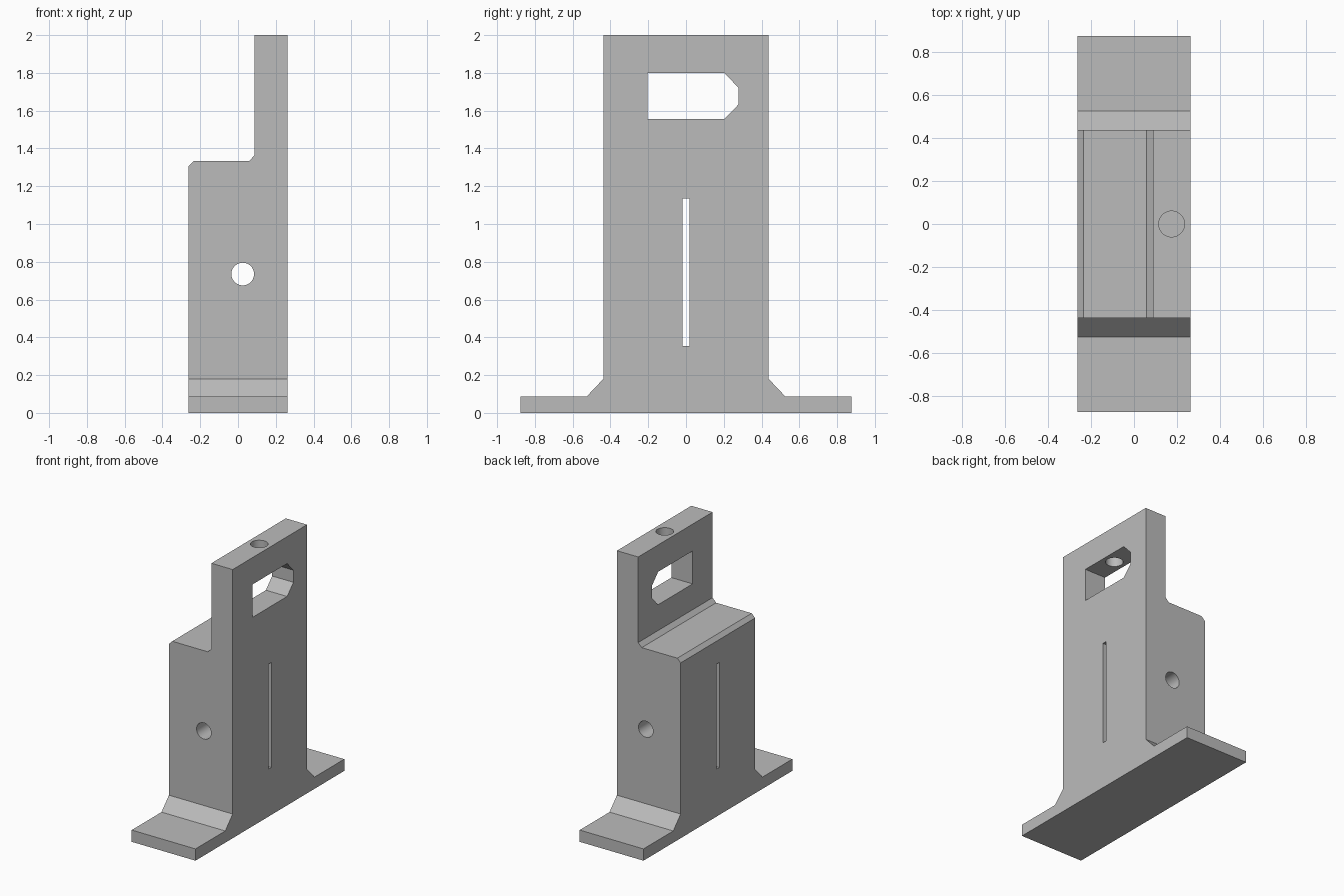
import bpy, bmesh, math
from mathutils import Vector

cube = bpy.data.objects.get("Cube")
if cube:
    bpy.data.objects.remove(cube, do_unlink=True)

grey = bpy.data.materials.new("plain_grey")
grey.use_nodes = True
colour = (0.5, 0.5, 0.5, 1)
grey.diffuse_color = colour
grey.node_tree.nodes["Principled BSDF"].inputs["Base Color"].default_value = colour


def prism(name, points, axis, start, end):
    """Extrude a closed outline along an axis; the outline uses the other two axes in order."""
    def place(p, depth):
        c = list(p)
        c.insert("xyz".index(axis), depth)
        return Vector(c)
    bm = bmesh.new()
    face = bm.faces.new([bm.verts.new(place(p, start)) for p in points])
    side = bmesh.ops.extrude_face_region(bm, geom=[face])["geom"]
    bmesh.ops.translate(bm, vec=place((0, 0), end - start),
                        verts=[v for v in side if isinstance(v, bmesh.types.BMVert)])
    bmesh.ops.recalc_face_normals(bm, faces=bm.faces)
    mesh = bpy.data.meshes.new(name)
    bm.to_mesh(mesh)
    bm.free()
    mesh.materials.append(grey)
    obj = bpy.data.objects.new(name, mesh)
    bpy.context.scene.collection.objects.link(obj)
    return obj


def circle(cx, cy, r, n=48):
    return [(cx + r * math.cos(math.tau * i / n), cy + r * math.sin(math.tau * i / n))
            for i in range(n)]


# Wide foot with gussets and upright, seen along x
half = [(0.875, 0), (0.875, 0.0875), (0.525, 0.0875), (0.4375, 0.18), (0.4375, 2)]
outline = half + [(-y, z) for y, z in reversed(half)]
bracket = prism("bracket_body", outline, "x", -0.2625, 0.2625)

# Stepped side outline with chamfers, seen along y
step = prism("step_outline", [
    (-0.2625, -0.1), (0.3, -0.1), (0.3, 2.1), (0.0875, 2.1), (0.0875, 1.363),
    (0.058, 1.333), (-0.235, 1.333), (-0.2625, 1.305)], "y", -1, 1)
# Keep the outer side faces clear of the body
for v in step.data.vertices:
    if v.co.x < -0.26 and v.co.z < 0:
        v.co.x = -0.2625 - 0.04
    elif v.co.x < -0.26:
        v.co.x, v.co.z = -0.2625 - 0.04, 1.265

# Pointed window, slot, cross bore and top bore
window = prism("window_cutter", [
    (-0.203, 1.555), (0.203, 1.555), (0.277, 1.632), (0.277, 1.722),
    (0.203, 1.8), (-0.203, 1.8)], "x", -0.5, 0.5)
slot = prism("slot_cutter", [
    (-0.0175, 0.353), (0.0175, 0.353), (0.0175, 1.135), (-0.0175, 1.135)], "x", -0.5, 0.5)
cross_bore = prism("cross_bore_cutter", circle(0.025, 0.735, 0.06), "y", -1, 1)
top_bore = prism("top_bore_cutter", circle(0.175, 0, 0.06), "z", 1.7, 2.1)

cutters = [(step, "INTERSECT")] + [(c, "DIFFERENCE") for c in (window, slot, cross_bore, top_bore)]
for cutter, operation in cutters:
    cutter.hide_render = True
    mod = bracket.modifiers.new(cutter.name, "BOOLEAN")
    mod.operation = operation
    mod.solver = "EXACT"
    mod.object = cutter

# Bake the cuts and drop the helpers
bpy.context.view_layer.update()
depsgraph = bpy.context.evaluated_depsgraph_get()
baked = bpy.data.meshes.new_from_object(bracket.evaluated_get(depsgraph))
bracket.modifiers.clear()
bracket.data = baked
for cutter, _ in cutters:
    bpy.data.objects.remove(cutter, do_unlink=True)

bpy.ops.object.select_all(action="DESELECT")
bracket.select_set(True)
bpy.context.view_layer.objects.active = bracket
bpy.ops.object.shade_smooth_by_angle(angle=math.radians(30))
